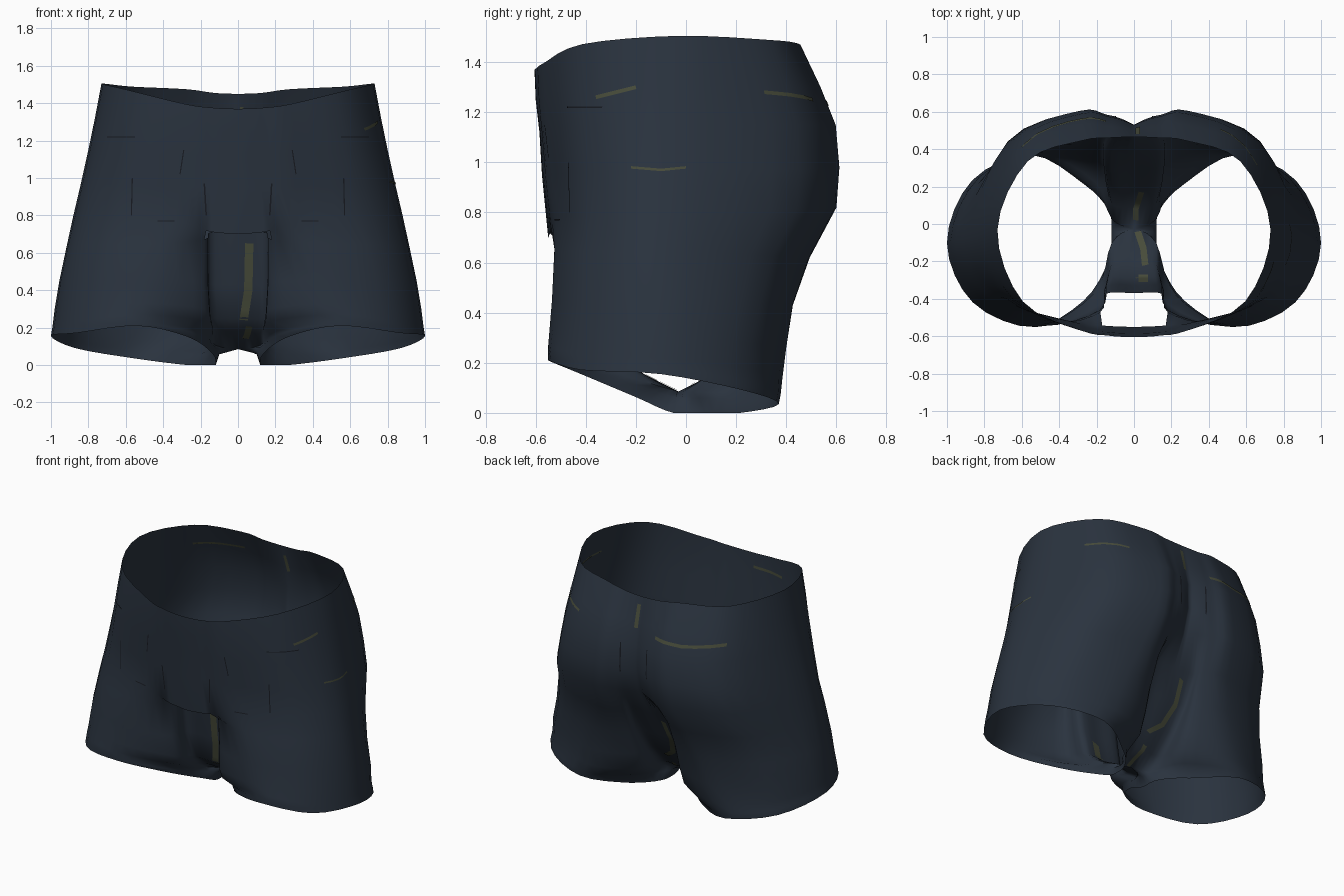
import bpy, bmesh
from mathutils import Vector
from mathutils.bvhtree import BVHTree

if "Cube" in bpy.data.objects:
    bpy.data.objects.remove(bpy.data.objects["Cube"])


def material(name, rgb):
    m = bpy.data.materials.new(name)
    m.diffuse_color = (*rgb, 1)
    m.use_nodes = True
    m.node_tree.nodes["Principled BSDF"].inputs["Base Color"].default_value = m.diffuse_color
    return m


navy = material("navy cloth", (0.023, 0.033, 0.049))
olive = material("olive stitching", (0.064, 0.072, 0.043))
dark = material("dark seam", (0.009, 0.011, 0.016))

# One tuple per level, waist to hem:
# widths: side x, side y, front x, front y, front centre y, back x, back y, back centre y, inner x
WIDTHS = [
    (.73, -.03, .28, -.57, -.605, .28, .445, .465, .14),
    (.765, -.04, .30, -.565, -.60, .28, .53, .50, .14),
    (.80, -.05, .30, -.555, -.585, .28, .59, .53, .14),
    (.84, -.06, .31, -.54, -.575, .29, .605, .53, .15),
    (.88, -.07, .34, -.52, -.55, .31, .595, .48, .17),
    (.915, -.08, .42, -.525, -.37, .34, .49, .385, .18),
    (.955, -.09, .48, -.535, -.33, .40, .425, .30, .185),
    (.98, -.09, .50, -.545, -.29, .45, .40, .20, .18),
    (.99, -.10, .52, -.55, -.20, .48, .385, .10, .18),
    (.995, -.10, .53, -.55, -.03, .52, .378, -.03, .21),
    (.998, -.10, .535, -.55, -.04, .54, .374, -.04, .25),
    (1.0, -.10, .54, -.55, -.05, .55, .37, -.05, .27),
]
# heights: front centre, front, side, back, back centre
HEIGHTS = [
    (1.37, 1.395, 1.505, 1.475, 1.45),
    (1.25, 1.26, 1.32, 1.30, 1.29),
    (1.12, 1.12, 1.15, 1.15, 1.14),
    (.95, .95, .97, .98, .97),
    (.70, .77, .80, .82, .80),
    (.71, .65, .64, .62, .62),
    (.43, .45, .45, .43, .44),
    (.25, .33, .30, .26, .28),
    (.17, .27, .22, .14, .15),
    (.085, .235, .185, .075, .085),
    (.06, .22, .17, .055, .06),
    (.0, .21, .155, .035, .0),
]
STEPS = 4
HOLE_LEVEL = 4   # opening under the front pouch
LAST = len(WIDTHS) - 1


def level_points(i):
    """Smooth half outline from front centre round the side to back centre."""
    W, yc, xf, F, ef, xb, B, eb, xi = WIDTHS[i]
    zef, zf, zs, zb, zeb = HEIGHTS[i]
    x0 = {LAST - 1: .10, LAST: .12}.get(i, 0)
    mix = lambda a, b, t: a + (b - a) * t
    # strip edge: flat under the crotch, rounded into the leg opening at the hem
    if i <= HOLE_LEVEL:
        xs, fs, ff, cx, cy = .07, .06, .25, .64, .77
        bs, bf = (.06, .25) if i == 0 else (.45, .74)
    else:
        xs = {5: .15, 6: .15, 7: .14, LAST: .138}.get(i, .12)
        fs = bs = {LAST - 2: .14, LAST - 1: .22, LAST: .3}.get(i, .02)
        ff, bf = (.72 if i > LAST - 2 else .65), .63
        cx, cy = (.66, .75) if i < 7 else (.70, .71)
    hem_z = .0 if i == LAST else bf
    p = [Vector(v) for v in (
        (x0, ef, zef),
        (xs, mix(ef, F, fs), mix(zef, zf, fs)),
        (xi, mix(ef, F, ff), mix(zef, zf, ff)),
        (xf, F, zf),
        (mix(xf, W, .70), mix(yc, F, .71), mix(zf, zs, .70)),
        (W, yc, zs),
        (mix(xb, W, cx), mix(yc, B, cy), mix(zb, zs, .45)),
        (xb, B, zb),
        (xi, mix(eb, B, bf), mix(zeb, zb, hem_z)),
        (xs, mix(eb, B, bs), mix(zeb, zb, min(bs, hem_z))),
        (x0, eb, zeb))]
    if x0:
        first, last = p[-2], p[1]
    else:
        first = Vector((-p[1].x, p[1].y, p[1].z))
        last = 2 * p[-1] - p[-2]
        if i == 0:
            last = Vector((-p[-2].x, p[-2].y, p[-2].z))
    q = [first] + p + [last]
    out = []
    for k in range(1, len(q) - 2):
        a, b, c, d = q[k - 1:k + 3]
        for s in range(STEPS):
            t = s / STEPS
            out.append(.5 * (2 * b + (c - a) * t + (2 * a - 5 * b + 4 * c - d) * t * t
                             + (3 * b - a - 3 * c + d) * t ** 3))
    return out + [p[-1]]


# Shorts shell: both halves from the same levels
rows = [level_points(i) for i in range(len(WIDTHS))]
bm = bmesh.new()
for side in (1, -1):
    grid = [[bm.verts.new((p.x * side, p.y, max(p.z, 0))) for p in row] for row in rows]
    for r in range(len(grid) - 1):
        for c in range(len(grid[0]) - 1):
            if r == HOLE_LEVEL and c < 2 * STEPS:
                continue
            quad = [grid[r][c], grid[r + 1][c], grid[r + 1][c + 1], grid[r][c + 1]]
            bm.faces.new(quad[::side])
bmesh.ops.remove_doubles(bm, verts=bm.verts, dist=0.0005)


def finish(bm, name, mat):
    me = bpy.data.meshes.new(name)
    bm.to_mesh(me)
    ob = bpy.data.objects.new(name, me)
    bpy.context.collection.objects.link(ob)
    me.materials.append(mat)
    for f in me.polygons:
        f.use_smooth = True
    return ob


tree = BVHTree.FromBMesh(bm)
shell = finish(bm, "shorts_shell", navy)
bm.free()
bpy.context.view_layer.objects.active = shell
shell.select_set(True)
bpy.ops.object.shade_smooth_by_angle(angle=1.0)


def seam(name, mat, points, direction, width):
    """Thin ribbon laid on the first cloth met when looking along direction."""
    d = Vector(direction)
    pts = [Vector(p) for p in points]
    path = [a.lerp(b, i / 6) for a, b in zip(pts, pts[1:]) for i in range(6)] + [pts[-1]]
    across = (pts[-1] - pts[0]).cross(d).normalized() * width / 2
    b = bmesh.new()
    last = None
    for p in path:
        hits = [tree.ray_cast(p + across * s, d)[0] for s in (-1, 1)]
        if None in hits:
            last = None
            continue
        pair = [b.verts.new(h - d * .004) for h in hits]
        if last:
            b.faces.new((last[0], last[1], pair[1], pair[0]))
        last = pair
    finish(b, name, mat)
    b.free()


BACKWARD, FORWARD, UP, DOWN = (0, 1, 0), (0, -1, 0), (0, 0, 1), (0, 0, -1)
LEFT, RIGHT = (-1, 0, 0), (1, 0, 0)
# Olive stitching on the crotch strip, inside and out
seam("strip_stitch_front", olive, [(.06, -1, .65), (.055, -1, .4), (.03, -1, .24)], BACKWARD, .045)
seam("strip_stitch_below", olive, [(.06, -.24, -1), (.04, -.15, -1)], UP, .035)
seam("strip_stitch_below_back", olive, [(.03, -.02, -1), (.01, .12, -1)], UP, .03)
seam("strip_stitch_back", olive, [(-.08, 1, .57), (-.09, 1, .42), (-.05, 1, .3), (.03, 1, .24)], FORWARD, .035)
seam("strip_stitch_inside_front", olive, [(.05, -.31, 1), (.05, -.27, 1)], DOWN, .05)
seam("strip_stitch_inside", olive, [(.06, -.22, 1), (.05, -.13, 1), (.02, -.04, 1)], DOWN, .035)
seam("strip_stitch_inside_back", olive, [(.01, .02, 1), (.01, .08, 1), (.04, .17, 1)], DOWN, .03)
# Olive stitching round the waist, inside and out
seam("back_stitch_left", olive, [(-.15, 1, 1.24), (-.35, 1, 1.23), (-.6, 1, 1.26)], FORWARD, .02)
seam("back_stitch_right", olive, [(.46, 1, 1.25), (.66, 1, 1.28)], FORWARD, .015)
seam("back_stitch_centre", olive, [(.02, 1, 1.25), (.02, 1, 1.4)], FORWARD, .025)
seam("side_stitch", olive, [(1, -.36, 1.26), (1, -.2, 1.3)], LEFT, .015)
seam("hip_stitch", olive, [(1, -.22, .98), (1, -.1, .97), (1, 0, .98)], LEFT, .01)
seam("inside_back_stitch", olive, [(-.6, 0, 1.34), (-.3, 0, 1.34)], BACKWARD, .015)
seam("inside_back_stitch_upright", olive, [(.03, 0, 1.26), (.02, 0, 1.38)], BACKWARD, .02)
seam("inside_front_stitch", olive, [(-.1, 0, 1.28), (-.35, 0, 1.29)], FORWARD, .018)
seam("inside_side_stitch", olive, [(0, -.15, 1.33), (0, .1, 1.33)], RIGHT, .012)
# Dark seams on the front and back panels
for s, tag in ((1, "right"), (-1, "left")):
    seam("pouch_seam_" + tag, dark, [(s * .17, -1, .8), (s * .18, -1, .97)], BACKWARD, .008)
    seam("panel_seam_" + tag, dark, [(s * .31, -1, 1.02), (s * .29, -1, 1.15)], BACKWARD, .006)
    seam("pocket_seam_" + tag, dark, [(s * .57, -1, .8), (s * .565, -1, 1.0)], BACKWARD, .006)
    seam("pocket_hem_" + tag, dark, [(s * .34, -1, .77), (s * .43, -1, .77)], BACKWARD, .006)
    seam("waist_seam_" + tag, dark, [(s * .55, -1, 1.22), (s * .7, -1, 1.22)], BACKWARD, .006)
    seam("back_seam_" + tag, dark, [(s * .1, 1, .95), (s * .1, 1, 1.15)], FORWARD, .008)
